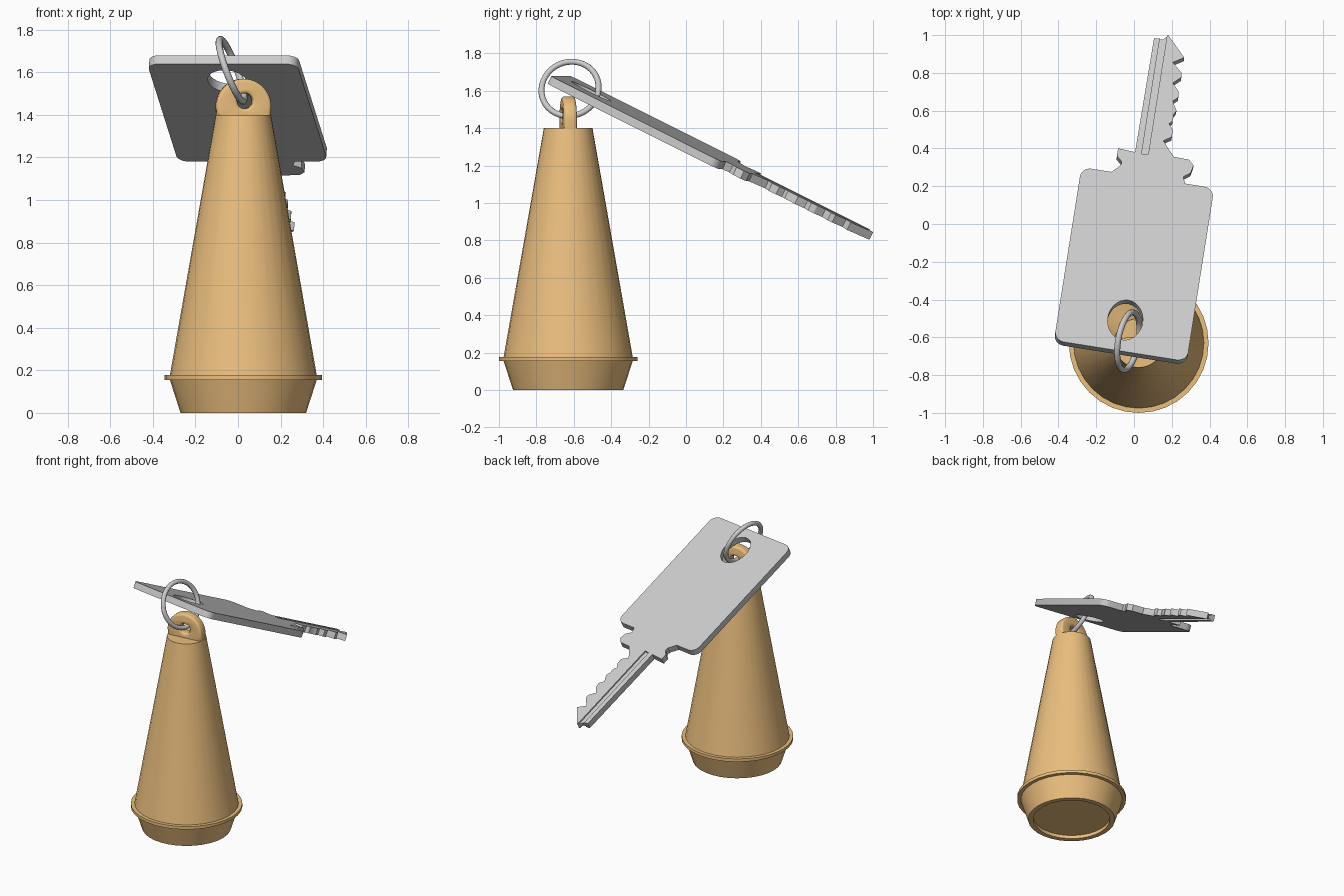
import bpy, bmesh
from math import sin, cos, pi, radians
from mathutils import Matrix, Vector

if "Cube" in bpy.data.objects:
    bpy.data.objects.remove(bpy.data.objects["Cube"])

tan = bpy.data.materials.new("tan")
tan.diffuse_color = (0.83, 0.52, 0.21, 1)
tan.use_nodes = True
tan.node_tree.nodes["Principled BSDF"].inputs["Base Color"].default_value = tan.diffuse_color


def activate(ob):
    bpy.ops.object.select_all(action='DESELECT')
    ob.select_set(True)
    bpy.context.view_layer.objects.active = ob


def add(name, mesh, matrix=None, mat=None, smooth=30):
    ob = bpy.data.objects.new(name, mesh)
    bpy.context.collection.objects.link(ob)
    if matrix:
        ob.matrix_world = matrix
    if mat:
        mesh.materials.append(mat)
    activate(ob)
    if smooth:
        bpy.ops.object.shade_smooth_by_angle(angle=radians(smooth))
    return ob


def arc(cx, cy, rx, ry, a0, a1, n):
    return [(cx + rx * cos(radians(a0 + (a1 - a0) * i / n)),
             cy + ry * sin(radians(a0 + (a1 - a0) * i / n))) for i in range(n + 1)]


def plate(outlines, thick, bevel=0.0):
    """Flat plate from closed outlines; inner outlines become holes."""
    cu = bpy.data.curves.new("outline", 'CURVE')
    cu.dimensions, cu.fill_mode = '2D', 'BOTH'
    cu.extrude = thick / 2 - bevel
    cu.bevel_depth, cu.offset, cu.bevel_resolution = bevel, -bevel, 2
    for pts in outlines:
        s = cu.splines.new('POLY')
        s.points.add(len(pts) - 1)
        for p, (x, y) in zip(s.points, pts):
            p.co = (x, y, 0, 1)
        s.use_cyclic_u = True
    tmp = bpy.data.objects.new("tmp", cu)
    bpy.context.collection.objects.link(tmp)
    bpy.context.view_layer.update()
    me = bpy.data.meshes.new_from_object(
        tmp.evaluated_get(bpy.context.evaluated_depsgraph_get()))
    bpy.data.objects.remove(tmp)
    bm = bmesh.new()
    bm.from_mesh(me)
    bmesh.ops.remove_doubles(bm, verts=bm.verts, dist=1e-5)
    bmesh.ops.recalc_face_normals(bm, faces=bm.faces)
    bm.to_mesh(me)
    bm.free()
    return me


def lathe(profile, n):
    bm = bmesh.new()
    rings = [[bm.verts.new((r * cos(2 * pi * i / n), r * sin(2 * pi * i / n), z))
              for i in range(n)] for r, z in profile]
    for a, b in zip(rings, rings[1:]):
        for i in range(n):
            j = (i + 1) % n
            bm.faces.new((a[i], a[j], b[j], b[i]))
    bm.faces.new(rings[0])
    bm.faces.new(rings[-1])
    bmesh.ops.recalc_face_normals(bm, faces=bm.faces)
    me = bpy.data.meshes.new("lathe")
    bm.to_mesh(me)
    bm.free()
    return me


# Tapered fob with flange and recessed base
fob = [(0.26, 0.025), (0.26, 0), (0.295, 0), (0.345, 0.155), (0.37, 0.155),
       (0.37, 0.177), (0.345, 0.177), (0.13, 1.4)]
add("fob_body", lathe(fob, 32), Matrix.Translation((0.025, -0.63, 0)), tan)

# Rounded lug with a hole, on top of the fob
lug = arc(0, 0, 0.13, 0.13, 0, 180, 24) + [(-0.125, -0.06), (0.125, -0.06)]
hole = arc(0.005, 0.025, 0.036, 0.036, 0, 345, 23)
add("fob_lug", plate([lug, hole], 0.07, 0.015),
    Matrix.Translation((0.025, -0.63, 1.44)) @ Matrix.Rotation(radians(6), 4, 'Z')
    @ Matrix.Rotation(pi / 2, 4, 'X'), tan, 40)

# Split ring
axis = Vector((0.109, -0.019, 0.041))
bpy.ops.mesh.primitive_torus_add(major_radius=0.155, minor_radius=0.016,
                                 major_segments=40, minor_segments=10,
                                 location=(-0.03, -0.62, 1.61),
                                 rotation=axis.to_track_quat('Z', 'Y').to_euler())
bpy.context.object.name = "key_ring"
bpy.ops.object.shade_smooth_by_angle(angle=radians(50))

# Key: local x across, local y from head to tip
T, Y, thick = radians(26.3), radians(9), 0.045
a = Vector((cos(Y), -sin(Y), 0))
b = Vector((sin(Y) * cos(T), cos(Y) * cos(T), -sin(T)))
n = a.cross(b)
o = Vector((-0.072, -0.672, 1.68)) - n * thick / 2
key_mat = Matrix((a, b, n)).transposed().to_4x4()
key_mat.translation = o

W, L, R = 0.356, 1.036, 0.055
head_front = arc(-W + R, R, R, R, 180, 270, 6) + arc(W - R, R, R, R, 270, 360, 6)
head_right = arc(W - R, L - R, R, R, 0, 90, 6)
head_left = arc(-W + R, L - R, R, R, 90, 180, 6)
shoulder_right = [(.20, L), (.184, 1.075), (.22, 1.104), (.229, 1.15), (.20, 1.179),
                  (.118, 1.182)]
teeth = [(.05, 1.266), (.092, 1.296), (.091, 1.34), (.066, 1.37), (.083, 1.39),
         (.083, 1.43), (.094, 1.454), (.067, 1.506), (.093, 1.533), (.089, 1.567),
         (.052, 1.611), (.092, 1.652), (.088, 1.679), (.035, 1.732), (.091, 1.77)]
tip = [(-.012, 1.887), (-.035, 1.86), (-.083, 1.855)]
shoulder_left = [(-.088, 1.173), (-.18, 1.18), (-.179, 1.135), (-.15, 1.106),
                 (-.152, 1.083), (-.195, L)]
outline = (head_front + head_right + shoulder_right + teeth + tip
           + shoulder_left + head_left)
key = add("key", plate([outline, arc(0, 0.185, 0.093, 0.118, 0, 348.75, 31)], thick),
          key_mat, smooth=30)

# Long groove cut into both faces of the blade
for side in (1, -1):
    bpy.ops.mesh.primitive_cube_add(size=1)
    cutter = bpy.context.object
    cutter.hide_render = True
    cutter.matrix_world = (key_mat @ Matrix.Translation((-0.035, 1.57, side * thick / 2))
                           @ Matrix.Diagonal((0.035, 0.8, 0.02, 1)))
    activate(key)
    mod = key.modifiers.new("groove", 'BOOLEAN')
    mod.operation, mod.solver, mod.object = 'DIFFERENCE', 'EXACT', cutter
    bpy.ops.object.modifier_move_to_index(modifier=mod.name, index=0)
    bpy.ops.object.modifier_apply(modifier=mod.name)
    bpy.data.objects.remove(cutter)
